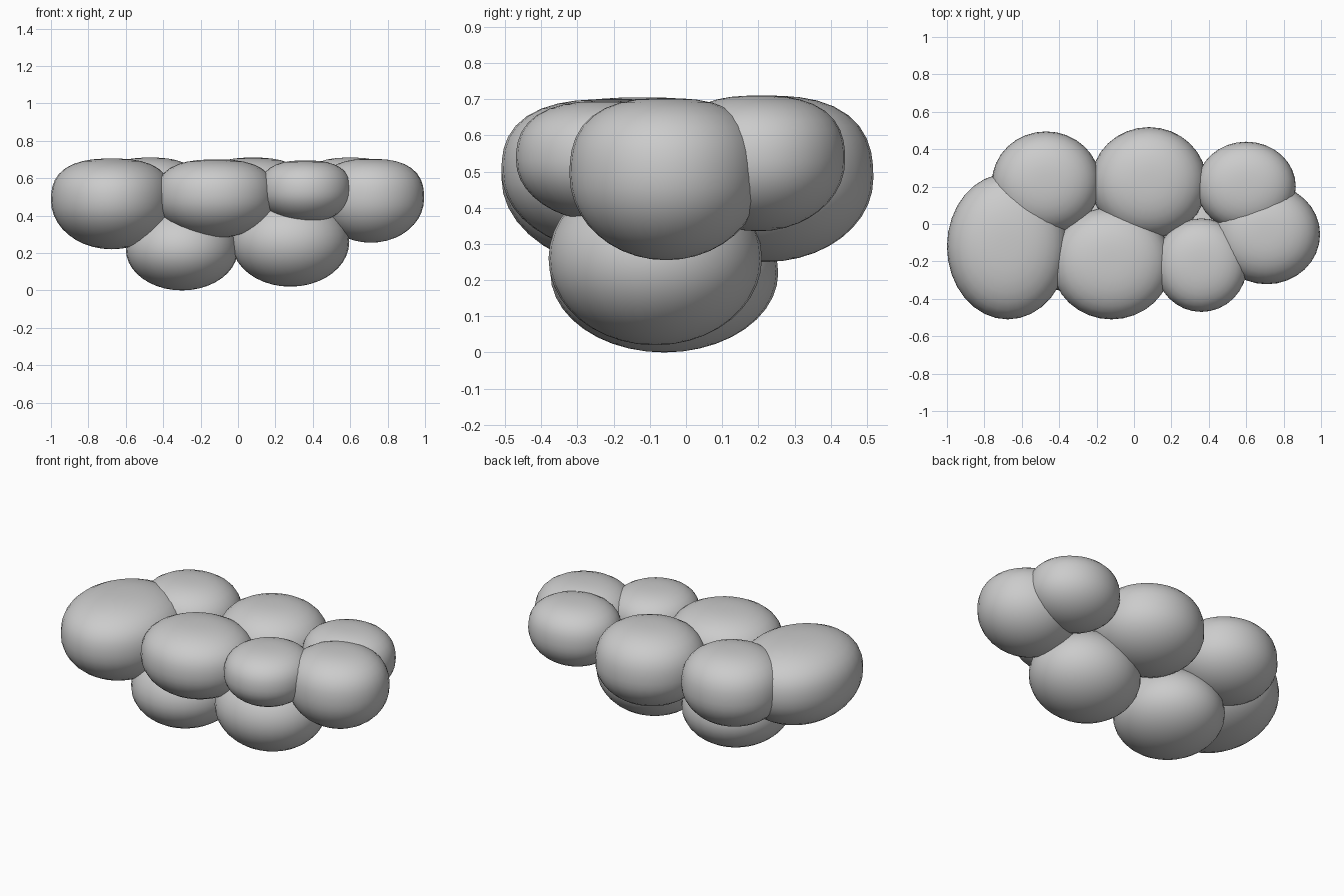
import bpy, bmesh

if "Cube" in bpy.data.objects:
    bpy.data.objects.remove(bpy.data.objects["Cube"])


def lobe(name, center, radius, bottom, top, power=2.6):
    """Puffy lobe: round below its widest height, flatter and squarer above."""
    bm = bmesh.new()
    bmesh.ops.create_uvsphere(bm, u_segments=32, v_segments=20, radius=1)
    cx, cy, cz = center
    rx, ry = radius
    for v in bm.verts:
        x, y, z = v.co
        if z > 0:
            h = (x * x + y * y) ** 0.5
            k = (h ** power + z ** power) ** (-1 / power)
            x, y, z = x * k, y * k, z * k
        rz = top - cz if z > 0 else cz - bottom
        v.co = (cx + x * rx, cy + y * ry, cz + z * rz)
    for f in bm.faces:
        f.smooth = True
    mesh = bpy.data.meshes.new(name)
    bm.to_mesh(mesh)
    bm.free()
    obj = bpy.data.objects.new(name, mesh)
    bpy.context.collection.objects.link(obj)
    return obj


# Upper ring of cloud puffs
lobe("puff_front_left", (-0.675, -0.12, 0.48), (0.325, 0.39), 0.22, 0.705)
lobe("puff_back_left", (-0.47, 0.22, 0.49), (0.29, 0.275), 0.27, 0.71)
lobe("puff_back_middle", (0.08, 0.22, 0.48), (0.31, 0.298), 0.25, 0.71)
lobe("puff_back_right", (0.60, 0.20, 0.53), (0.265, 0.24), 0.335, 0.71)
lobe("puff_right", (0.71, -0.055, 0.49), (0.285, 0.267), 0.255, 0.703)
lobe("puff_front_middle", (-0.12, -0.21, 0.50), (0.32, 0.30), 0.28, 0.70)
lobe("puff_front_right", (0.36, -0.22, 0.53), (0.245, 0.25), 0.36, 0.695)

# Lower puffs underneath
lobe("puff_bottom_left", (-0.30, -0.06, 0.22), (0.30, 0.315), 0.0, 0.46, 2)
lobe("puff_bottom_right", (0.28, -0.085, 0.26), (0.315, 0.295), 0.02, 0.50, 2)
